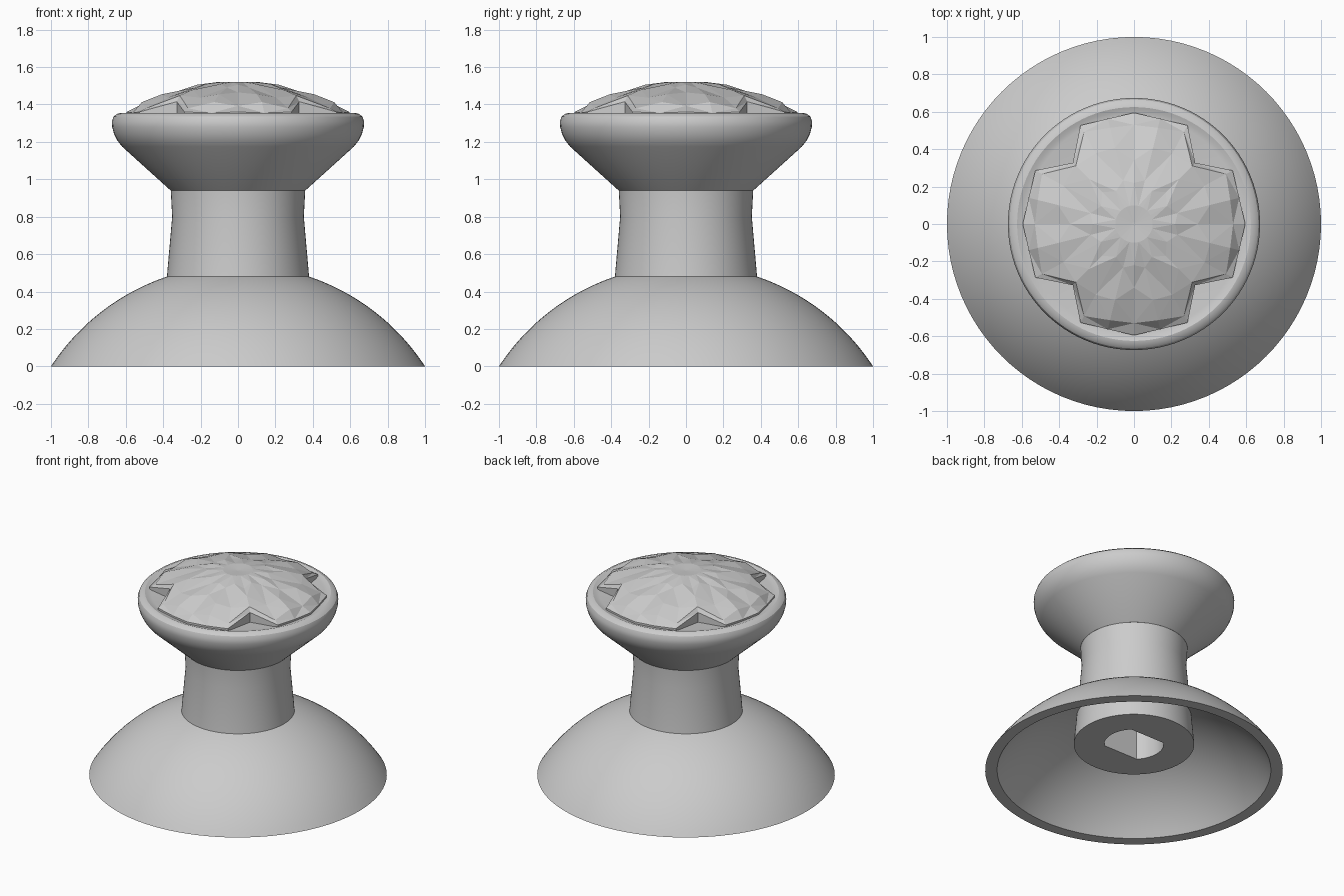
import bpy, bmesh, math
from math import sin, cos, pi

cube = bpy.data.objects.get("Cube")
if cube:
    bpy.data.objects.remove(cube, do_unlink=True)

grey = bpy.data.materials.new("plain_grey")
grey.use_nodes = True
colour = (0.6, 0.6, 0.6, 1)
grey.diffuse_color = colour
grey.node_tree.nodes["Principled BSDF"].inputs["Base Color"].default_value = colour


def build(name, rings, loop=False, cap_start=False, cap_end=False, smooth=True):
    """Skin rings of points that all have the same count."""
    bm = bmesh.new()
    rows = [[bm.verts.new(p) for p in ring] for ring in rings]
    n = len(rows[0])
    pairs = list(zip(rows, rows[1:]))
    if loop:
        pairs.append((rows[-1], rows[0]))
    for a, b in pairs:
        for i in range(n):
            j = (i + 1) % n
            bm.faces.new((a[i], a[j], b[j], b[i]))
    if cap_start:
        bm.faces.new(rows[0])
    if cap_end:
        bm.faces.new(rows[-1])
    if not smooth:
        bmesh.ops.triangulate(bm, faces=bm.faces[:], quad_method='SHORT_EDGE')
    bmesh.ops.recalc_face_normals(bm, faces=bm.faces[:])
    mesh = bpy.data.meshes.new(name)
    bm.to_mesh(mesh)
    bm.free()
    mesh.materials.append(grey)
    obj = bpy.data.objects.new(name, mesh)
    bpy.context.collection.objects.link(obj)
    if smooth:
        bpy.ops.object.select_all(action='DESELECT')
        obj.select_set(True)
        bpy.context.view_layer.objects.active = obj
        bpy.ops.object.shade_smooth_by_angle(angle=math.radians(30))
    return obj


SEGMENTS = 96
ANGLES = [2 * pi * i / SEGMENTS for i in range(SEGMENTS)]


def circle(r, z):
    return [(r * cos(a), r * sin(a), z) for a in ANGLES]


# Domed skirt: hollow spherical shell with a flat rim
CENTRE_Z = -0.652


def arc(r_start, r_end):
    radius = math.hypot(max(r_start, r_end), CENTRE_Z)
    a0, a1 = math.asin(r_start / radius), math.asin(r_end / radius)
    steps = [a0 + (a1 - a0) * i / 20 for i in range(21)]
    return [circle(radius * sin(a), CENTRE_Z + radius * cos(a)) for a in steps]


build("dome_skirt", arc(0.3, 1.0) + arc(0.92, 0.3), loop=True)

# Stem with a two-flat shaft socket open at the bottom
def socket(z):
    ring = []
    for a in ANGLES:
        r = min(0.2, 0.1414 / max(abs(sin(a)), 0.01))
        ring.append((r * cos(a), r * sin(a), z))
    return ring


stem_profile = [(0.405, 0.2), (0.38, 0.48), (0.352, 0.8), (0.36, 0.95)]
build("stem", [socket(0.8), socket(0.2)] + [circle(*p) for p in stem_profile],
      cap_start=True, cap_end=True)

# Flared thumb cap with a rounded lip and a shallow seat
cap_profile = [(0.36, 0.94), (0.62, 1.175), (0.645, 1.207), (0.662, 1.24),
               (0.673, 1.28), (0.674, 1.31), (0.665, 1.335), (0.647, 1.35),
               (0.625, 1.355), (0.605, 1.348), (0.58, 1.343)]
build("thumb_cap", [circle(*p) for p in cap_profile], cap_start=True, cap_end=True)

# Faceted gem insert, four-fold with corner notches
QUARTER = [0, 14, 28.5, 45, 61.5, 76]
GEM_ANGLES = [math.radians(q * 90 + a) for q in range(4) for a in QUARTER]


def dome(r, dip):
    return 1.525 - 0.4 * r * r - dip


def gem_ring(radii, height):
    """radii and height run over half a quarter: axis, edge, tip, notch."""
    mirror = [0, 1, 2, 3, 2, 1]
    ring = []
    for i, a in enumerate(GEM_ANGLES):
        k = mirror[i % 6]
        r = radii[k]
        ring.append((r * cos(a), r * sin(a), height(r, k)))
    return ring


edge = (0.595, 0.58, 0.6, 0.463)
edge_z = (1.36, 1.355, 1.36, 1.415)
facets = [((0.53, 0.53, 0.56, 0.44), (0.02, 0, 0.02, 0)),
          ((0.34, 0.42, 0.43, 0.34), (0.014, 0, 0.014, 0)),
          ((0.22, 0.24, 0.2, 0.24), (0, 0.012, 0, 0.01)),
          ((0.1, 0.1, 0.1, 0.1), (0, 0, 0, 0)),
          ((0.01, 0.01, 0.01, 0.01), (0.01, 0.01, 0.01, 0.01))]
gem = [gem_ring(edge, lambda r, k: 1.335), gem_ring(edge, lambda r, k: edge_z[k])]
for radii, dips in facets:
    gem.append(gem_ring(radii, lambda r, k: dome(r, dips[k])))
build("gem_insert", gem, cap_end=True, smooth=False)
